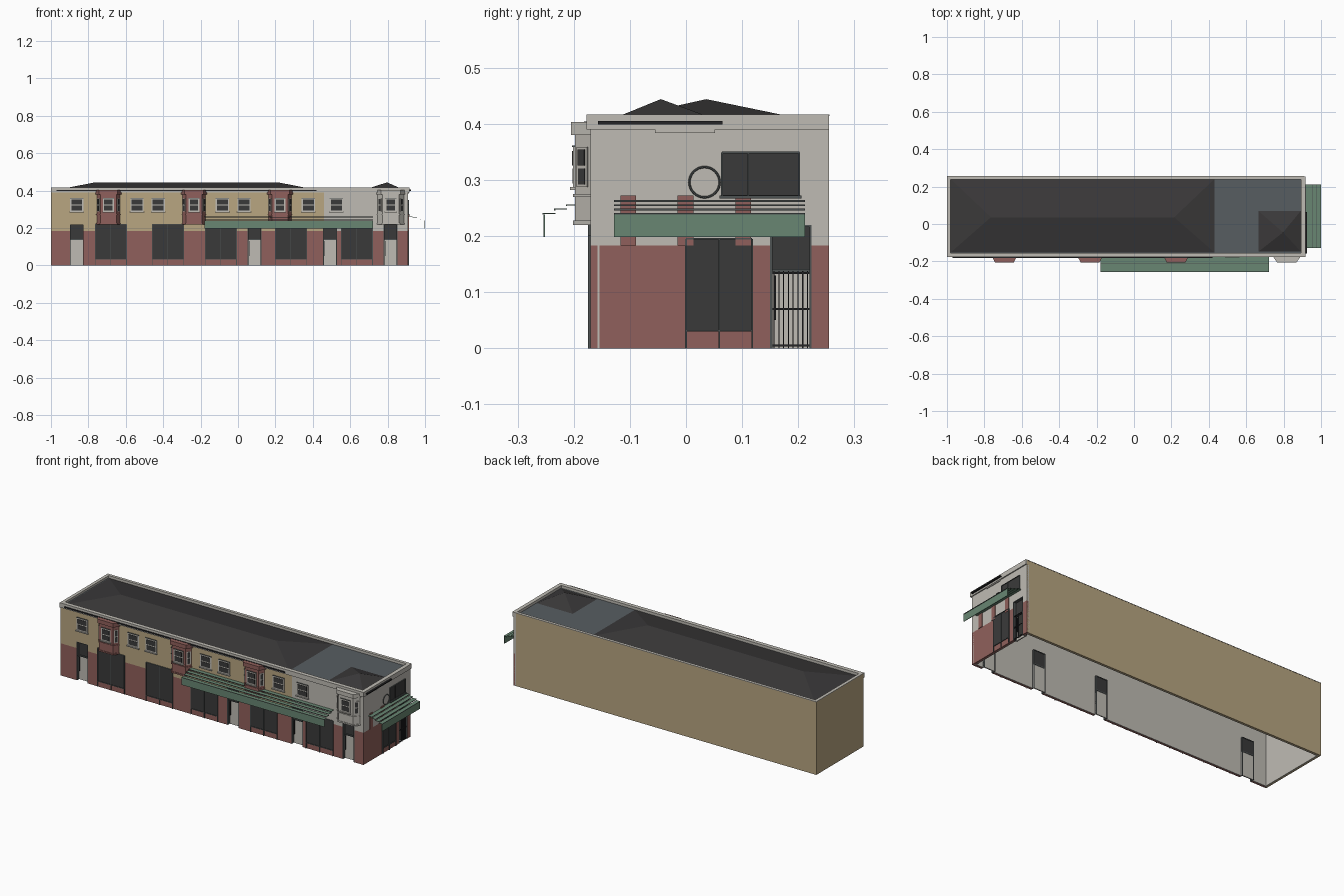
import bpy, bmesh, math
from mathutils import Matrix, Vector

cube = bpy.data.objects.get("Cube")
if cube:
    bpy.data.objects.remove(cube)


def material(name, r, g, b):
    m = bpy.data.materials.new(name)
    m.use_nodes = True
    m.diffuse_color = (r, g, b, 1)
    m.node_tree.nodes["Principled BSDF"].inputs["Base Color"].default_value = (r, g, b, 1)
    return m


red = material("brick red", .28, .118, .106)
tan = material("tan render", .48, .38, .22)
white = material("off white", .52, .50, .455)
glass = material("dark glass", .042, .042, .042)
frame = material("grey frame", .075, .085, .085)
green = material("awning green", .14, .24, .17)
deck = material("flat roof grey", .095, .11, .12)
slate = material("slate roof", .042, .04, .041)
black = material("black metal", .018, .018, .02)

# Wall frames: local x runs along the wall, local -y points outwards
LEFT_X, RIGHT_X, FRONT_Y, BACK_Y, TOP = -1.0, .91, -.17, .255, .417
BRICK_TOP, CORNICE = .183, .39
FRONT = Matrix.Translation((0, FRONT_Y, 0))
SIDE = Matrix.Translation((RIGHT_X, 0, 0)) @ Matrix.Rotation(math.pi / 2, 4, 'Z')
WORLD = Matrix.Identity(4)


def finish(name, bm, mats, matrix):
    bmesh.ops.recalc_face_normals(bm, faces=bm.faces)
    mesh = bpy.data.meshes.new(name)
    bm.to_mesh(mesh)
    bm.free()
    for m in mats:
        mesh.materials.append(m)
    ob = bpy.data.objects.new(name, mesh)
    ob.matrix_world = matrix
    bpy.context.collection.objects.link(ob)
    return ob


def part(name, matrix, boxes):
    """One object made of boxes (material, x0, x1, y0, y1, z0, z1)."""
    bm, mats = bmesh.new(), []
    for mat, x0, x1, y0, y1, z0, z1 in boxes:
        if mat not in mats:
            mats.append(mat)
        place = Matrix.Translation(((x0 + x1) / 2, (y0 + y1) / 2, (z0 + z1) / 2))
        size = Matrix.Diagonal((x1 - x0, y1 - y0, z1 - z0, 1))
        new = bmesh.ops.create_cube(bm, size=1, matrix=place @ size)
        for f in {f for v in new["verts"] for f in v.link_faces}:
            f.material_index = mats.index(mat)
    return finish(name, bm, mats, matrix)


def prism(name, matrix, outline, z0, z1, mat):
    bm = bmesh.new()
    face = bm.faces.new([bm.verts.new((x, y, z0)) for x, y in outline])
    top = bmesh.ops.extrude_face_region(bm, geom=[face])
    verts = [v for v in top["geom"] if isinstance(v, bmesh.types.BMVert)]
    bmesh.ops.translate(bm, verts=verts, vec=(0, 0, z1 - z0))
    return finish(name, bm, [mat], matrix)


def hip_roof(name, x0, x1, y0, y1, ridge0, ridge1, ridge_y, z0, z1):
    bm = bmesh.new()
    for x, y in ((x0, y0), (x1, y0), (x1, y1), (x0, y1)):
        bm.verts.new((x, y, z0))
    for x in {ridge0, ridge1}:
        bm.verts.new((x, ridge_y, z1))
    bmesh.ops.convex_hull(bm, input=bm.verts)
    return finish(name, bm, [slate], WORLD)


# Street walls, split around the door openings
DOOR_TOP = .22
front_doors = [-.862, .088, .492, .815]
side_doors = [.187]
HALF_DOOR = .037


def wall(name, matrix, start, end, doors, upper):
    edges = [start] + [d + s for d in doors for s in (-HALF_DOOR, HALF_DOOR)] + [end]
    boxes = []
    for a, b in zip(edges[::2], edges[1::2]):
        boxes.append((red, a, b, 0, .012, 0, BRICK_TOP))
        boxes.append((white, a, b, .012, .016, 0, DOOR_TOP))
        for mat, u0, u1 in upper:
            if min(b, u1) > max(a, u0):
                boxes.append((mat, max(a, u0), min(b, u1), 0, .012, BRICK_TOP, DOOR_TOP))
    for mat, u0, u1 in upper:
        boxes.append((mat, u0, u1, 0, .012, DOOR_TOP, CORNICE))
    boxes.append((white, start, end, .012, .016, DOOR_TOP, CORNICE))
    part(name, matrix, boxes)


wall("front_wall", FRONT, LEFT_X + .002, RIGHT_X, front_doors,
     [(tan, LEFT_X + .002, .46), (white, .46, RIGHT_X)])
wall("side_wall", SIDE, FRONT_Y, BACK_Y, side_doors, [(white, FRONT_Y, BACK_Y)])

# Plain back and end walls with pale lining
part("back_wall", WORLD, [
    (tan, LEFT_X, RIGHT_X - .002, BACK_Y - .01, BACK_Y, 0, TOP - .003),
    (white, LEFT_X + .01, RIGHT_X - .01, BACK_Y - .015, BACK_Y - .01, 0, TOP - .003)])
part("end_wall", WORLD, [
    (tan, LEFT_X, LEFT_X + .01, FRONT_Y, BACK_Y, 0, TOP - .003),
    (white, LEFT_X + .01, LEFT_X + .015, FRONT_Y + .01, BACK_Y - .01, 0, TOP - .003)])

# Parapet, cornice and gutters
part("parapet", WORLD, [
    (white, LEFT_X, RIGHT_X + .006, FRONT_Y - .007, FRONT_Y + .016, CORNICE, TOP),
    (white, RIGHT_X - .016, RIGHT_X + .006, FRONT_Y, BACK_Y, CORNICE, TOP),
    (white, LEFT_X, RIGHT_X, BACK_Y - .016, BACK_Y + .001, TOP - .003, TOP),
    (white, LEFT_X, LEFT_X + .018, FRONT_Y, BACK_Y, TOP - .003, TOP)])
part("front_gutter", FRONT, [(black, -.97, .42, -.012, -.006, .397, .404)])
part("side_gutter", SIDE, [(black, -.157, .065, -.016, -.005, .399, .405)])
part("side_cornice_step", SIDE, [(white, -.055, .052, -.004, 0, .384, CORNICE)])

# Roofs
part("flat_roof", WORLD, [
    (deck, LEFT_X + .012, RIGHT_X - .012, FRONT_Y + .012, BACK_Y - .012, .396, .402)])
hip_roof("main_roof", -.98, .43, -.152, .24, -.765, .215, .036, .402, .444)
hip_roof("corner_roof", .665, .892, -.148, .07, .797, .797, -.045, .402, .444)


# Recessed doors with glazed transoms
def door(name, matrix, cx, barred=False):
    a, b, mid = cx - HALF_DOOR, cx + HALF_DOOR, .138
    boxes = [(white, a, b, .018, .024, 0, mid),
             (glass, a, b, .016, .024, mid, DOOR_TOP),
             (frame, a, b, .01, .026, mid - .003, mid + .003),
             (frame, a, b, 0, .026, DOOR_TOP - .004, DOOR_TOP),
             (black, a + .008, a + .01, .01, .018, .05, .13)]
    for x in (a, b - .004):
        boxes.append((frame, x, x + .004, 0, .026, 0, DOOR_TOP))
    if barred:
        for i in range(8):
            x = a + .006 + i * .0085
            boxes.append((black, x, x + .002, .002, .005, 0, mid))
        for z in (.003, .068, .132):
            boxes.append((black, a, b, .001, .005, z, z + .004))
    part(name, matrix, boxes)


for i, x in enumerate(front_doors):
    door(f"front_door_{i + 1}", FRONT, x)
door("side_gate_door", SIDE, side_doors[0], True)


# Shop windows with mullions
def shop_window(name, matrix, a, b, bottom, top, foot, mullions):
    t = .003
    boxes = [(glass, a, b, -.002, .001, bottom, top)]
    for x in [a] + mullions + [b]:
        boxes.append((frame, x - t / 2, x + t / 2, -.005, .001, foot, top))
    for z in (bottom, top):
        boxes.append((frame, a, b, -.005, .001, z - t / 2, z + t / 2))
    part(name, matrix, boxes)


for i, (x, top) in enumerate([(-.68, .22), (-.375, .22), (-.092, .2), (.283, .2), (.635, .2)]):
    shop_window(f"shop_window_{i + 1}", FRONT, x - .084, x + .084, .032, top, 0, [x])
shop_window("side_shop_window", SIDE, 0, .118, .031, .195, 0, [.059])
shop_window("side_upper_window", SIDE, .064, .202, .272, .349, .272, [.111])
part("side_window_sill", SIDE, [(frame, .06, .206, -.01, 0, .267, .272)])

# Brick pilasters on the side
for i, y in enumerate((-.103, -.001, .102)):
    part(f"side_pilaster_{i + 1}", SIDE, [(red, y - .014, y + .014, -.003, 0, BRICK_TOP, .272)])

# Round ornament
bpy.ops.mesh.primitive_torus_add(major_radius=.027, minor_radius=.002, major_segments=32,
                                 minor_segments=6, location=(RIGHT_X + .002, .033, .296),
                                 rotation=(0, math.pi / 2, 0))
ring = bpy.context.object
ring.name = "round_ornament"
ring.data.materials.append(frame)


# Sash windows upstairs
def sash(name, matrix, cx, w, h, cz=.323, sill=True):
    a, b, z0, z1 = cx - w / 2, cx + w / 2, cz - h / 2, cz + h / 2
    e = min(.007, w / 5)
    boxes = [(white, a, b, -.003, .001, z0, z1),
             (glass, a + e, b - e, -.0045, 0, z0 + e, cz - .003),
             (glass, a + e, b - e, -.005, 0, cz + .003, z1 - e)]
    if sill:
        boxes.append((white, a - .003, b + .003, -.009, 0, z0 - .005, z0))
        boxes.append((frame, a, b, -.005, 0, z1, z1 + .002))
    part(name, matrix, boxes)


for i, x in enumerate((-.862, -.54, -.427, -.083, .032, .376, .526)):
    sash(f"sash_window_{i + 1}", FRONT, x, .072, .072)


# Bay windows: angled body, mouldings and three windows
def bay(name, cx, mat, half, nose, depth):
    def outline(g):
        return [(cx - half - g, 0), (cx - nose - g, -depth - g),
                (cx + nose + g, -depth - g), (cx + half + g, 0)]
    for label, g, z0, z1 in (("body", 0, .22, .385), ("base", .003, .22, .228),
                             ("sill_band", .003, .27, .275), ("cornice", .007, .38, .403)):
        prism(f"{name}_{label}", FRONT, outline(g), z0, z1, mat)
    pts = [Vector((x, y, 0)) for x, y in outline(0)]
    for label, p, q in zip(("left", "front", "right"), pts, pts[1:]):
        d = q - p
        face = FRONT @ Matrix.Translation((p + q) / 2) @ Matrix.Rotation(
            math.atan2(d.y, d.x), 4, 'Z')
        sash(f"{name}_{label}_window", face, 0, d.length * .68, .072, sill=label == "front")


for i, x in enumerate((-.693, -.235, .225)):
    bay(f"brick_bay_{i + 1}", x, red, .062, .043, .028)
bay("corner_bay", .817, white, .07, .045, .028)


# Slatted awnings
def awning(name, matrix, a, b, reach):
    n, boxes = 4, []
    step = reach / n
    for k in range(n):
        z = .262 - .0075 * k
        boxes.append((green, a, b, -step * (k + 1) - .001, -step * k, z, z + .002))
        boxes.append((frame, a, b, -step * (k + 1) - .002, -step * (k + 1), z - .001, z + .002))
    boxes.append((green, a, b, -reach, -reach + .003, .198, .238))
    part(name, matrix, boxes)


awning("front_awning", FRONT, -.178, .722, .084)
awning("side_awning", SIDE, -.128, .212, .088)
